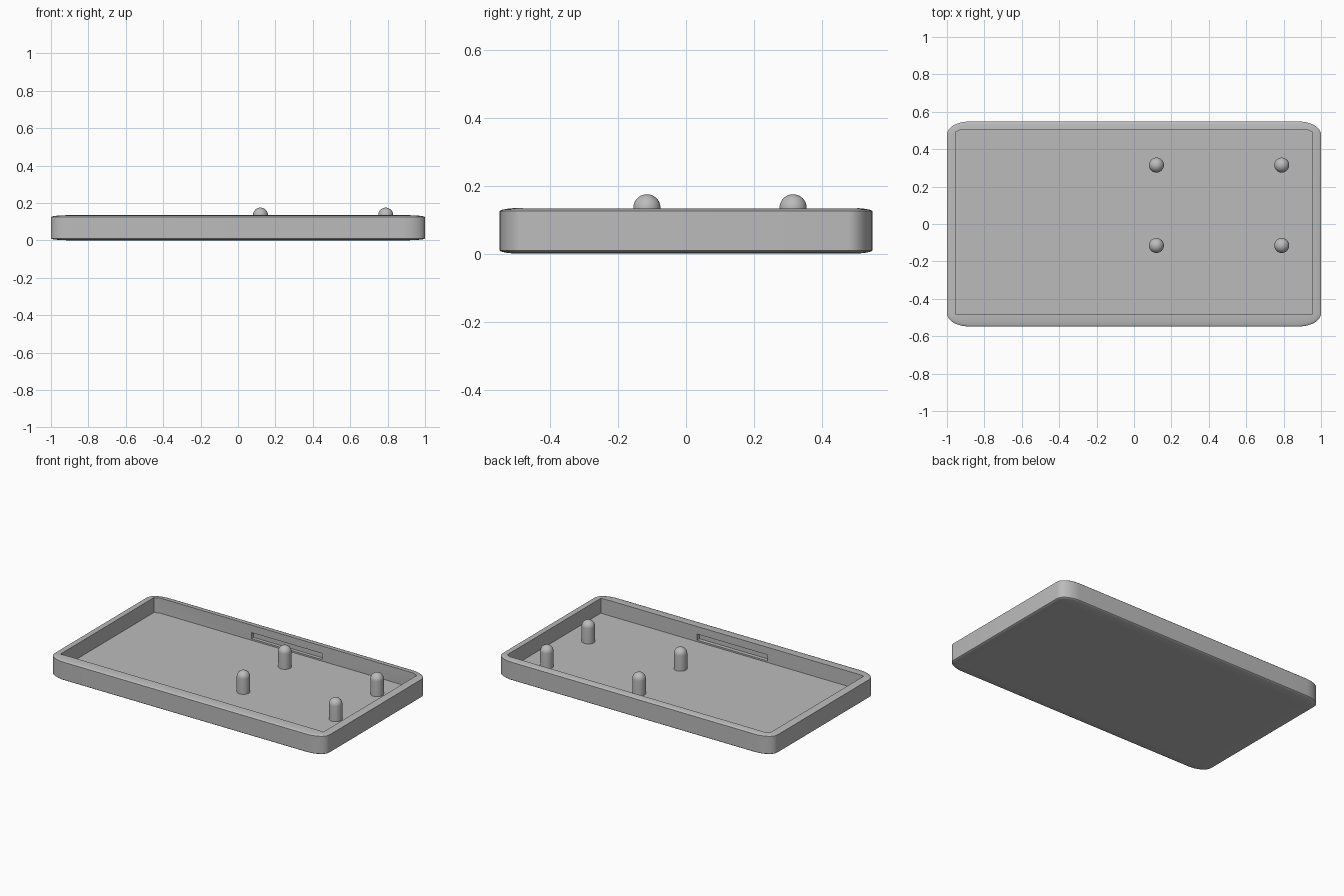
import bpy, bmesh, math

if "Cube" in bpy.data.objects:
    bpy.data.objects.remove(bpy.data.objects["Cube"])

HX, HY, H = 1.0, 0.548, 0.135          # tray half sizes and height
RX, RY, RZ = 0.12, 0.07, 0.01          # stretched edge rounding
FLOOR = 0.035

grey = bpy.data.materials.new("grey plastic")
grey.diffuse_color = (0.5, 0.5, 0.5, 1)
grey.use_nodes = True
grey.node_tree.nodes["Principled BSDF"].inputs["Base Color"].default_value = grey.diffuse_color


def finish(name, bm):
    bmesh.ops.recalc_face_normals(bm, faces=bm.faces)
    me = bpy.data.meshes.new(name)
    bm.to_mesh(me)
    bm.free()
    me.materials.append(grey)
    ob = bpy.data.objects.new(name, me)
    bpy.context.collection.objects.link(ob)
    return ob


def loft(name, rings):
    """Skin closed rings of points and cap both ends."""
    bm = bmesh.new()
    vs = [[bm.verts.new(p) for p in r] for r in rings]
    n = len(vs[0])
    for a, b in zip(vs, vs[1:]):
        for i in range(n):
            j = (i + 1) % n
            bm.faces.new((a[i], a[j], b[j], b[i]))
    bm.faces.new(vs[0])
    bm.faces.new(vs[-1])
    return finish(name, bm)


def smooth(ob):
    bpy.ops.object.select_all(action='DESELECT')
    ob.select_set(True)
    bpy.context.view_layer.objects.active = ob
    bpy.ops.object.shade_smooth_by_angle(angle=math.radians(35))


def outline(k, z):
    """Rounded rectangle whose corner radii are scaled by k."""
    pts = []
    for q, (sx, sy) in enumerate([(1, 1), (-1, 1), (-1, -1), (1, -1)]):
        for i in range(11):
            t = math.pi / 2 * (q + i / 10)
            pts.append((sx * (HX - RX) + RX * k * math.cos(t),
                        sy * (HY - RY) + RY * k * math.sin(t), z))
    return pts


# Tray body: rounded block with softened top and bottom edges
angles = [math.pi / 2 * i / 6 for i in range(6)] + [math.radians(86)]
rings = [outline(math.cos(a), RZ - RZ * math.sin(a)) for a in reversed(angles)]
rings += [outline(math.cos(a), H - RZ + RZ * math.sin(a)) for a in angles]
tray = loft("tray", rings)

# Cavity cutter: back corners are slightly clipped
plan = [(-0.955, -0.48), (0.955, -0.48), (0.955, 0.49), (0.925, 0.505),
        (-0.925, 0.505), (-0.955, 0.49)]
cutters = [loft("cavity_cutter", [[(x, y, z) for x, y in plan] for z in (FLOOR, 0.3)])]

# Shallow slots in the inner faces of the long walls
for name, y0, y1 in (("back_slot_cutter", 0.48, 0.527), ("front_slot_cutter", -0.505, -0.46)):
    base = [(-0.255, y0), (0.255, y0), (0.255, y1), (-0.255, y1)]
    cutters.append(loft(name, [[(x, y, z) for x, y in base] for z in (0.045, 0.085)]))

for c in cutters:
    c.hide_render = True
    c.hide_set(True)
    m = tray.modifiers.new(c.name, 'BOOLEAN')
    m.operation = 'DIFFERENCE'
    m.solver = 'EXACT'
    m.object = c
bpy.context.view_layer.objects.active = tray
tray.select_set(True)
for m in list(tray.modifiers):
    bpy.ops.object.modifier_apply(modifier=m.name)
for c in cutters:
    bpy.data.objects.remove(c)
smooth(tray)

# Round-topped mounting pegs
R, N = 0.04, 32
profile = [(R, FLOOR - 0.005)] + [(R * math.cos(a), H + R * math.sin(a))
                                  for a in [math.pi / 2 * i / 10 for i in range(10)] + [1.55]]
for row, y in (("front", -0.115), ("back", 0.315)):
    for side, x in (("left", 0.12), ("right", 0.79)):
        peg = loft(f"{row}_{side}_peg",
                   [[(x + r * math.cos(2 * math.pi * i / N), y + r * math.sin(2 * math.pi * i / N), z)
                     for i in range(N)] for r, z in profile])
        smooth(peg)
